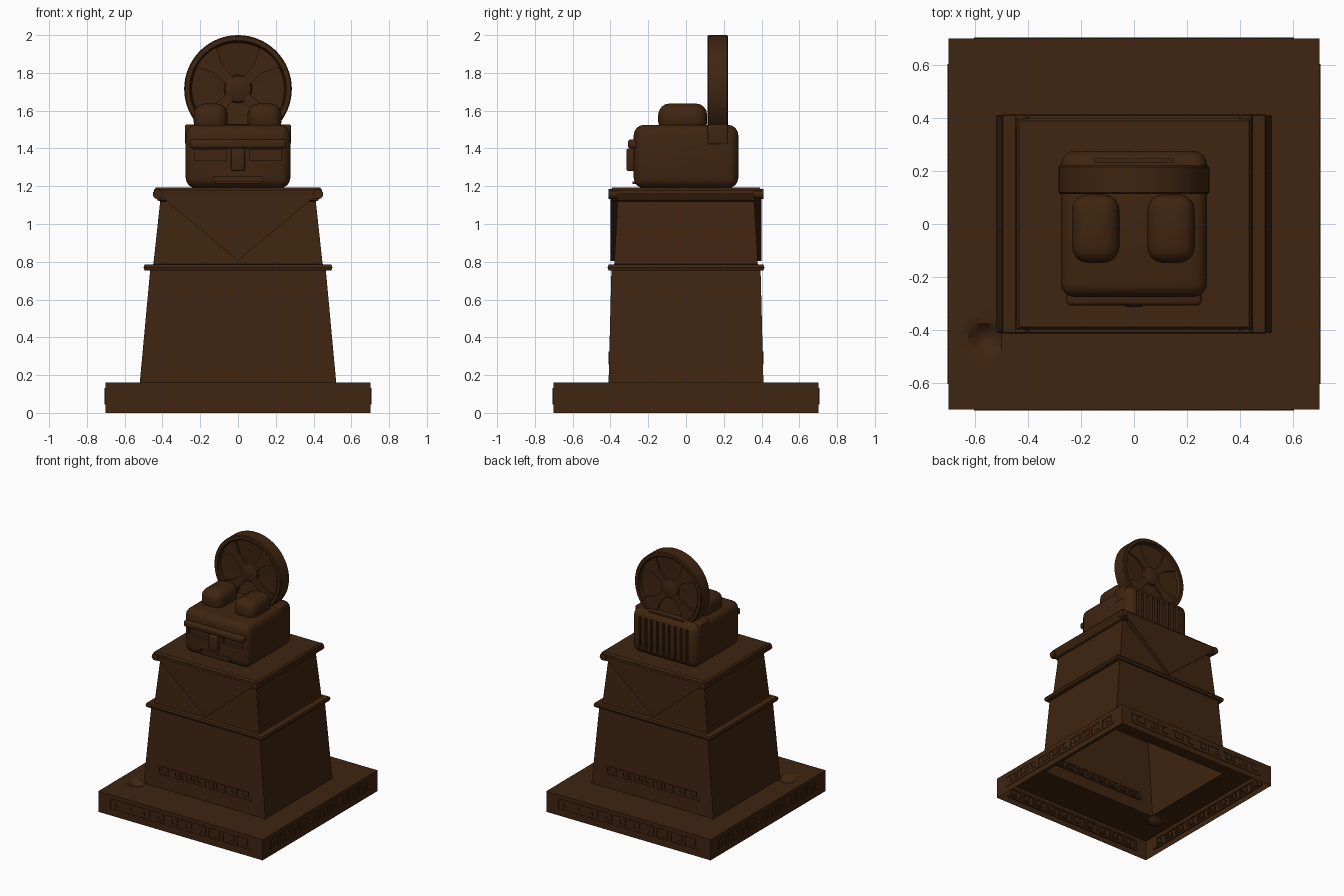
import bpy, bmesh
from math import pi, radians, sin, cos, sqrt
from mathutils import Matrix, Vector

if "Cube" in bpy.data.objects:
    bpy.data.objects.remove(bpy.data.objects["Cube"])

brown = bpy.data.materials.new("dark brown bronze")
brown.use_nodes = True
colour = (0.05, 0.018, 0.005, 1)
brown.diffuse_color = colour
bsdf = next(n for n in brown.node_tree.nodes if n.type == "BSDF_PRINCIPLED")
bsdf.inputs["Base Color"].default_value = colour
bsdf.inputs["Roughness"].default_value = 0.7


def finish(name, bm, smooth=True):
    bmesh.ops.recalc_face_normals(bm, faces=bm.faces)
    mesh = bpy.data.meshes.new(name)
    bm.to_mesh(mesh)
    bm.free()
    mesh.materials.append(brown)
    ob = bpy.data.objects.new(name, mesh)
    bpy.context.collection.objects.link(ob)
    if smooth:
        shade(ob)
    return ob


def shade(ob):
    bpy.ops.object.select_all(action="DESELECT")
    ob.select_set(True)
    bpy.context.view_layer.objects.active = ob
    bpy.ops.object.shade_smooth_by_angle(angle=radians(35))


def add_box(bm, x, y, z, bevel=0.0):
    """Box from (low, high) ranges, with optional rounded edges."""
    ranges = (x, y, z)
    mid = Vector([(a + b) / 2 for a, b in ranges])
    size = [abs(b - a) for a, b in ranges]
    verts = bmesh.ops.create_cube(bm, size=1, matrix=Matrix.Translation(mid) @ Matrix.Diagonal((*size, 1)))["verts"]
    if bevel:
        edges = list({e for v in verts for e in v.link_edges})
        bmesh.ops.bevel(bm, geom=edges, offset=bevel, segments=4, profile=0.5, affect="EDGES")


def box(name, x, y, z, bevel=0.0):
    bm = bmesh.new()
    add_box(bm, x, y, z, bevel)
    return finish(name, bm)


def prism(bm, points, y0, y1):
    """Flat outline in x and z, pushed from y0 to y1."""
    front = [bm.verts.new((x, y0, z)) for x, z in points]
    back = [bm.verts.new((x, y1, z)) for x, z in points]
    bm.faces.new(front)
    bm.faces.new(back[::-1])
    for i in range(len(points)):
        j = (i + 1) % len(points)
        bm.faces.new((front[i], front[j], back[j], back[i]))


# Hollow plinth slab, open below, with a shallow bowl in one corner
bm = bmesh.new()
bmesh.ops.create_grid(bm, x_segments=56, y_segments=56, size=0.702,
                      matrix=Matrix.Translation((0, 0, 0.16)))
rim = [e for e in bm.edges if e.is_boundary]
skirt = bmesh.ops.extrude_edge_only(bm, edges=rim)["geom"]
for v in skirt:
    if isinstance(v, bmesh.types.BMVert):
        v.co.z = 0.0
for v in bm.verts:
    d = (v.co.xy - Vector((-0.56, -0.43))).length / 0.055
    if d < 1 and v.co.z > 0.1:
        v.co.z -= 0.04 * sqrt(1 - d * d)
hole = [f for f in bm.faces if abs(f.calc_center_median().x) < 0.5
        and abs(f.calc_center_median().y) < 0.39]
bmesh.ops.delete(bm, geom=hole, context="FACES")
finish("plinth_slab", bm)

# Hollow tapering pedestal with waist moulding and cap: half x, half y, height
sections = [(0.52, 0.41, 0.16), (0.465, 0.395, 0.755), (0.495, 0.41, 0.755),
            (0.5, 0.415, 0.77), (0.495, 0.41, 0.785), (0.448, 0.38, 0.787),
            (0.412, 0.362, 1.12), (0.425, 0.39, 1.125), (0.445, 0.4, 1.165),
            (0.445, 0.4, 1.18), (0.435, 0.39, 1.193)]
bm = bmesh.new()
rings = [[bm.verts.new((sx * hx, sy * hy, z)) for sx, sy in ((-1, -1), (1, -1), (1, 1), (-1, 1))]
         for hx, hy, z in sections]
for low, high in zip(rings, rings[1:]):
    for i in range(4):
        j = (i + 1) % 4
        bm.faces.new((low[i], low[j], high[j], high[i]))
bm.faces.new(rings[-1])
finish("pedestal", bm, smooth=False)

# Pointed drapes and corner scrolls on the front and back
for side, label in ((-1, "front"), (1, "back")):
    bm = bmesh.new()
    prism(bm, [(-0.425, 1.16), (0.425, 1.16), (0, 0.805)], side * 0.4, side * 0.355)
    finish(label + "_drape", bm, smooth=False)
    bm = bmesh.new()
    for sx in (-1, 1):
        place = Matrix.Translation((sx * 0.425, side * 0.385, 1.158)) @ Matrix.Rotation(pi / 2, 4, "X")
        bmesh.ops.create_cone(bm, cap_ends=True, segments=16, radius1=0.026, radius2=0.026,
                              depth=0.05, matrix=place)
    finish(label + "_scrolls", bm)


# Key pattern friezes in low relief
KEY = [(1, 0), (0, 0), (0, 1), (0.76, 1), (0.76, 0.34), (0.38, 0.34), (0.38, 0.66)]


def frieze(name, half, z0, z1, distance, count, angle):
    bm = bmesh.new()
    step, line = 2 * half / count, 0.006
    for n in range(count):
        pts = [(-half + (n + u) * step, z0 + w * (z1 - z0)) for u, w in KEY]
        for (xa, za), (xb, zb) in zip(pts, pts[1:]):
            add_box(bm, (min(xa, xb) - line, max(xa, xb) + line),
                    (-distance - 0.004, -distance + 0.008),
                    (min(za, zb) - line, max(za, zb) + line))
    bmesh.ops.rotate(bm, verts=bm.verts, matrix=Matrix.Rotation(angle, 3, "Z"))
    finish(name, bm, smooth=False)


for k, label in enumerate(("front", "left", "back", "right")):
    frieze(label + "_slab_frieze", 0.6, 0.05, 0.125, 0.702, 10, k * pi / 2)
    if k % 2 == 0:
        frieze(label + "_pedestal_frieze", 0.39, 0.262, 0.32, 0.407, 8, k * pi / 2)

# Rounded head block, with eye, mouth, top and back slots cut in
head = box("head_block", (-0.277, 0.277), (-0.277, 0.277), (1.19, 1.525), 0.055)
bm = bmesh.new()
for s in (-1, 1):
    add_box(bm, (s * 0.06, s * 0.23), (-0.35, -0.25), (1.34, 1.395))
add_box(bm, (-0.13, 0.13), (-0.35, -0.255), (1.225, 1.252))
add_box(bm, (-0.15, 0.15), (0.232, 0.246), (1.49, 1.6))
for i in range(9):
    x = -0.2 + i * 0.05
    add_box(bm, (x - 0.009, x + 0.009), (0.257, 0.35), (1.235, 1.48))
cutter = finish("slot_cutter", bm, smooth=False)
cutter.hide_render = True
mod = head.modifiers.new("slots", "BOOLEAN")
mod.operation, mod.solver, mod.object = "DIFFERENCE", "EXACT", cutter
bpy.context.view_layer.objects.active = head
# Keep the cut ahead of any smoothing step
while head.modifiers[0] != mod:
    bpy.ops.object.modifier_move_up(modifier=mod.name)
bpy.ops.object.modifier_apply(modifier=mod.name)
bpy.data.objects.remove(cutter)
shade(head)

# Face and top details
box("brow_bar", (-0.255, 0.255), (-0.308, -0.24), (1.4, 1.447), 0.015)
box("nose", (-0.036, 0.036), (-0.315, -0.25), (1.28, 1.4), 0.012)
box("lower_lip", (-0.12, 0.12), (-0.284, -0.25), (1.212, 1.226), 0.004)
box("left_top_lobe", (0.05, 0.23), (-0.147, 0.112), (1.48, 1.638), 0.06)
box("right_top_lobe", (-0.235, -0.055), (-0.147, 0.112), (1.48, 1.638), 0.06)
box("wheel_cradle", (-0.28, 0.28), (0.113, 0.222), (1.42, 1.527), 0.01)

# Wheel behind the lobes: lathed rim, dished web and domed hub
CENTRE = Vector((0, 0.168, 1.715))
half_profile = [(0.0, 0.046), (0.04, 0.044), (0.068, 0.034), (0.074, 0.016), (0.165, 0.022),
                (0.245, 0.026), (0.252, 0.05), (0.257, 0.054), (0.279, 0.054), (0.285, 0.048)]
profile = half_profile + [(r, -y) for r, y in reversed(half_profile)]
bm = bmesh.new()
verts = [bm.verts.new((r, y, 0)) for r, y in profile]
edges = [bm.edges.new(pair) for pair in zip(verts, verts[1:])]
bmesh.ops.spin(bm, geom=verts + edges, axis=(0, 1, 0), cent=(0, 0, 0), angle=2 * pi, steps=64)
bmesh.ops.remove_doubles(bm, verts=bm.verts, dist=0.0005)
bmesh.ops.translate(bm, verts=bm.verts, vec=CENTRE)
finish("wheel", bm)

# Four flared diagonal spokes
bm = bmesh.new()
for k in range(4):
    a = pi / 4 + k * pi / 2
    outline = [(0.06, -0.025), (0.15, -0.03), (0.24, -0.075), (0.25, 0), (0.24, 0.075),
               (0.15, 0.03), (0.06, 0.025)]
    prism(bm, [(r * cos(a) - t * sin(a), r * sin(a) + t * cos(a)) for r, t in outline],
          -0.036, 0.036)
bmesh.ops.translate(bm, verts=bm.verts, vec=CENTRE)
finish("wheel_spokes", bm, smooth=False)
